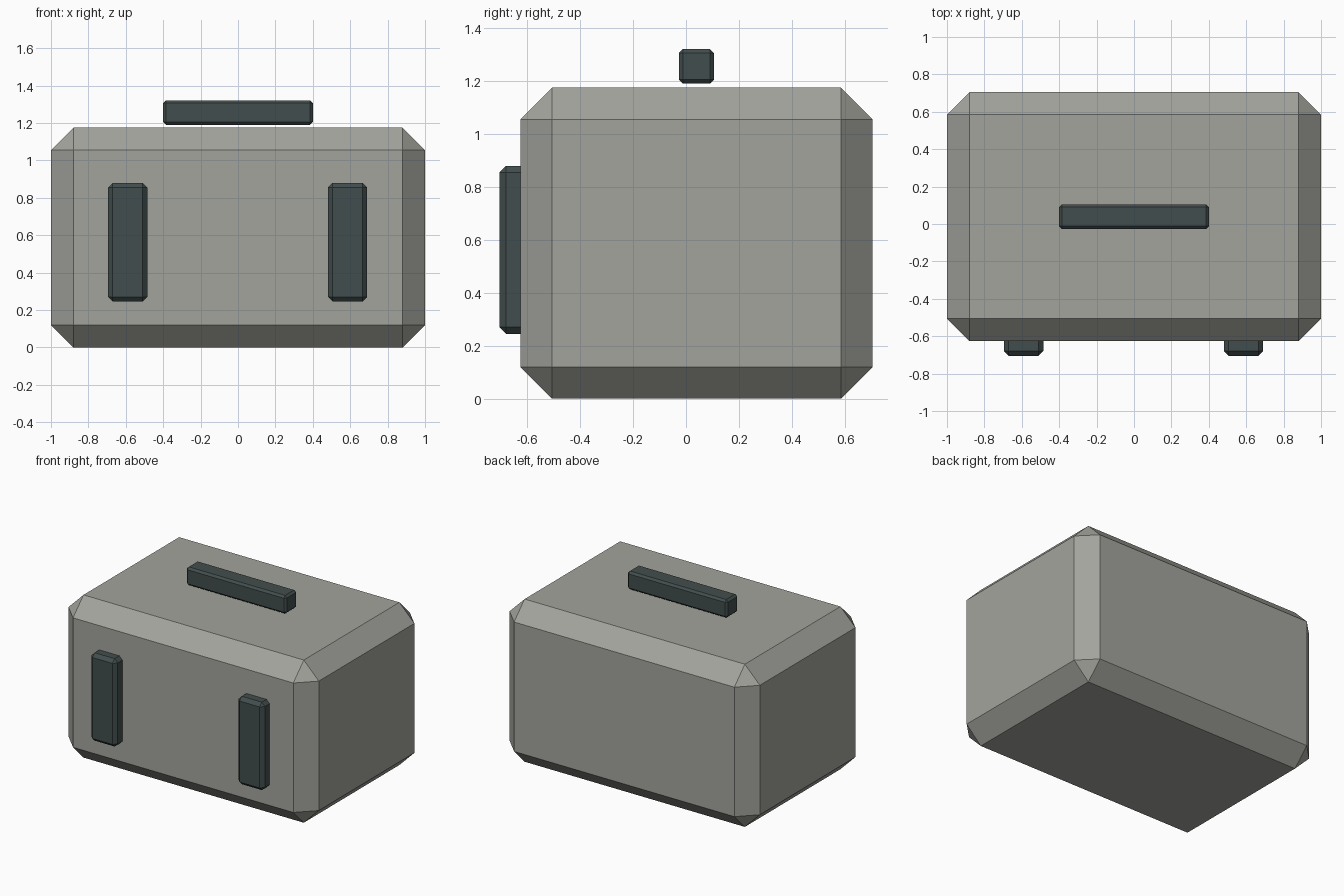
import bpy, bmesh
from mathutils import Vector

if "Cube" in bpy.data.objects:
    bpy.data.objects.remove(bpy.data.objects["Cube"])


def material(name, color):
    m = bpy.data.materials.new(name)
    m.diffuse_color = (*color, 1)
    m.use_nodes = True
    m.node_tree.nodes["Principled BSDF"].inputs["Base Color"].default_value = m.diffuse_color
    return m


def chamfered_box(name, lo, hi, chamfer, mat):
    """Box between two corners with a single flat chamfer on every edge."""
    lo, hi = Vector(lo), Vector(hi)
    size, centre = hi - lo, (hi + lo) / 2
    bm = bmesh.new()
    bmesh.ops.create_cube(bm, size=1)
    bmesh.ops.scale(bm, vec=size, verts=bm.verts)
    bmesh.ops.bevel(bm, geom=bm.edges[:], offset=chamfer, offset_type='OFFSET',
                    segments=1, profile=0.5, affect='EDGES')
    bmesh.ops.recalc_face_normals(bm, faces=bm.faces)
    mesh = bpy.data.meshes.new(name)
    bm.to_mesh(mesh)
    bm.free()
    mesh.materials.append(mat)
    obj = bpy.data.objects.new(name, mesh)
    obj.location = centre
    bpy.context.collection.objects.link(obj)
    return obj


stone = material("warm_grey", (0.37, 0.37, 0.34))
dark = material("dark_slate", (0.055, 0.075, 0.075))

# Main case
chamfered_box("case_body", (-1, -0.626, 0), (1, 0.705, 1.175), 0.12, stone)

# Carrying bar hovering just above the lid
chamfered_box("top_handle", (-0.4, -0.027, 1.19), (0.4, 0.105, 1.321), 0.015, dark)

# Two upright front latches, sunk into the front face
for side, x in (("left", -0.59), ("right", 0.586)):
    chamfered_box(side + "_latch", (x - 0.105, -0.705, 0.245),
                  (x + 0.105, -0.545, 0.88), 0.025, dark)
